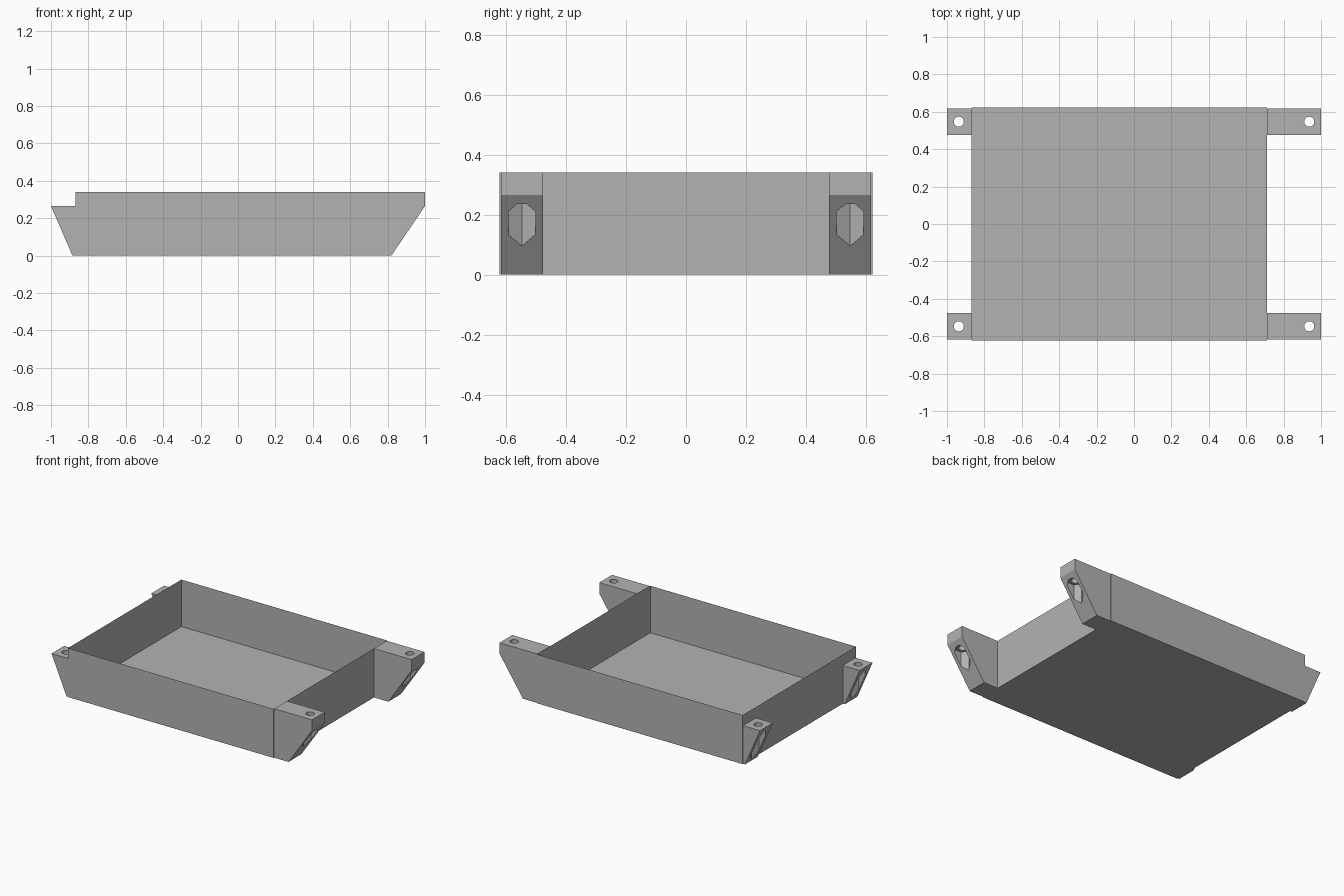
import bpy
import bmesh
from math import cos, sin, tau
from mathutils import Vector

if "Cube" in bpy.data.objects:
    bpy.data.objects.remove(bpy.data.objects["Cube"], do_unlink=True)

grey = bpy.data.materials.new("plain grey")
grey.use_nodes = True
grey.diffuse_color = (0.45, 0.45, 0.45, 1)
grey.node_tree.nodes["Principled BSDF"].inputs["Base Color"].default_value = grey.diffuse_color

# Overall sizes
HEIGHT = 0.34
TRAY_LEFT, TRAY_RIGHT, TRAY_HALF_DEPTH = 0.71, -0.87, 0.622
WALL = 0.014
HOLE_X, HOLE_Y, HOLE_RADIUS = 0.937, 0.547, 0.027
POCKET_RADIUS, POCKET_TOP = 0.052, 0.235
BRACKET_HALF_WIDTH = 0.07


def finish(name, bm):
    """Turn a bmesh into a grey object."""
    bmesh.ops.recalc_face_normals(bm, faces=bm.faces)
    mesh = bpy.data.meshes.new(name)
    bm.to_mesh(mesh)
    bm.free()
    mesh.materials.append(grey)
    obj = bpy.data.objects.new(name, mesh)
    bpy.context.collection.objects.link(obj)
    return obj


def prism(name, outline, sweep):
    """Extrude a closed 3D outline along a vector."""
    bm = bmesh.new()
    face = bm.faces.new([bm.verts.new(p) for p in outline])
    new = bmesh.ops.extrude_face_region(bm, geom=[face])["geom"]
    if face.is_valid and not any(len(e.link_faces) > 1 for e in face.edges):
        bm.faces.remove(face)
    moved = [g for g in new if isinstance(g, bmesh.types.BMVert)]
    bmesh.ops.translate(bm, verts=moved, vec=Vector(sweep))
    bmesh.ops.holes_fill(bm, edges=bm.edges)
    return finish(name, bm)


def ring(x, y, z, radius, sides):
    return [(x + radius * cos(tau * i / sides), y + radius * sin(tau * i / sides), z)
            for i in range(sides)]


def cut(obj, cutter):
    """Subtract the cutter and discard it."""
    mod = obj.modifiers.new("cut", "BOOLEAN")
    mod.operation = "DIFFERENCE"
    mod.solver = "EXACT"
    mod.object = cutter
    bpy.context.view_layer.objects.active = obj
    bpy.ops.object.modifier_apply(modifier=mod.name)
    bpy.data.objects.remove(cutter, do_unlink=True)


# Open tray: a box with its top inset and sunk to the floor
d = TRAY_HALF_DEPTH
corners = [(TRAY_RIGHT, -d), (TRAY_LEFT, -d), (TRAY_LEFT, d), (TRAY_RIGHT, d)]
bm = bmesh.new()
low = [bm.verts.new((x, y, 0)) for x, y in corners]
rim = [bm.verts.new((x, y, HEIGHT)) for x, y in corners]
bm.faces.new(low[::-1])
top = bm.faces.new(rim)
for i in range(4):
    j = (i + 1) % 4
    bm.faces.new((low[i], low[j], rim[j], rim[i]))
bmesh.ops.inset_region(bm, faces=[top], thickness=WALL, use_even_offset=True)
floor = bmesh.ops.extrude_discrete_faces(bm, faces=[top])["faces"][0]
bmesh.ops.translate(bm, verts=floor.verts, vec=(0, 0, WALL - HEIGHT))
finish("tray", bm)

# Mounting brackets: sloped ears with a screw hole and a hexagonal nut pocket
profiles = {
    "left": [(TRAY_LEFT, 0), (0.82, 0), (1, 0.265), (1, HEIGHT), (TRAY_LEFT, HEIGHT)],
    "right": [(TRAY_RIGHT, 0), (-0.885, 0), (-1, 0.265), (TRAY_RIGHT, 0.265)],
}
for side, profile in profiles.items():
    hole_x = HOLE_X if side == "left" else -HOLE_X
    for end, y in (("front", -HOLE_Y), ("back", HOLE_Y)):
        outline = [(x, y - BRACKET_HALF_WIDTH, z) for x, z in profile]
        bracket = prism(f"{side}_{end}_bracket", outline, (0, 2 * BRACKET_HALF_WIDTH, 0))
        pocket = ring(hole_x, y, -0.1, POCKET_RADIUS, 6)
        cut(bracket, prism("pocket_cutter", pocket, (0, 0, POCKET_TOP + 0.1)))
        hole = ring(hole_x, y, 0.15, HOLE_RADIUS, 24)
        cut(bracket, prism("hole_cutter", hole, (0, 0, 0.3)))
